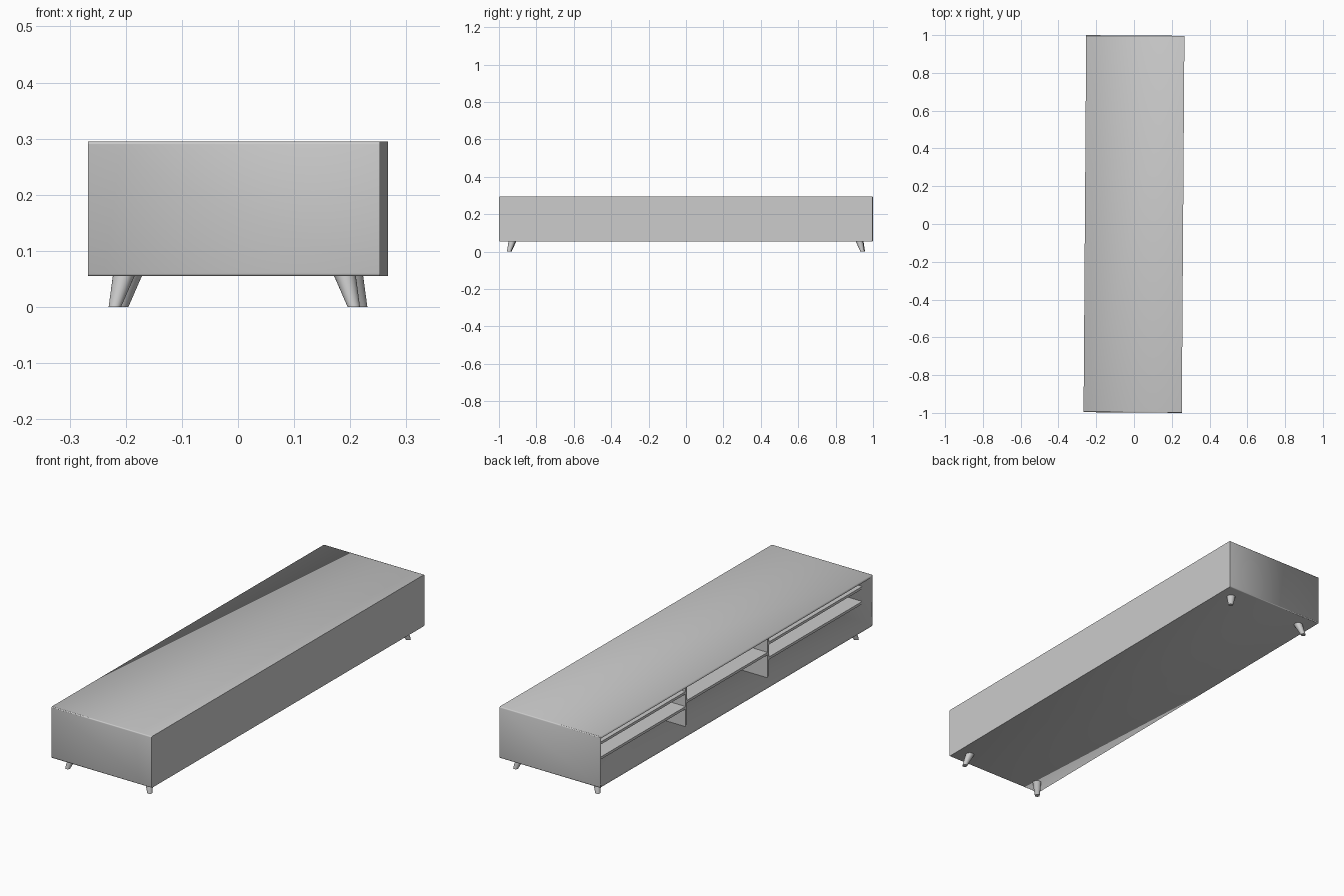
import bpy, bmesh, math
from mathutils import Matrix, Vector

if "Cube" in bpy.data.objects:
    bpy.data.objects.remove(bpy.data.objects["Cube"])

YAW = Matrix.Rotation(-0.007, 4, 'Z')   # whole unit is turned very slightly
HX, HY, Z0, Z1, T = 0.26, 0.998, 0.055, 0.295, 0.012


def finish(name, bm, smooth=False):
    bm.transform(YAW)
    me = bpy.data.meshes.new(name)
    bm.to_mesh(me)
    bm.free()
    ob = bpy.data.objects.new(name, me)
    bpy.context.collection.objects.link(ob)
    if smooth:
        bpy.ops.object.select_all(action='DESELECT')
        ob.select_set(True)
        bpy.context.view_layer.objects.active = ob
        bpy.ops.object.shade_smooth_by_angle(angle=math.radians(35))
    return ob


def box_bm(x0, x1, y0, y1, z0, z1):
    bm = bmesh.new()
    bmesh.ops.create_cube(bm, size=1)
    bm.transform(Matrix.Translation(((x0 + x1) / 2, (y0 + y1) / 2, (z0 + z1) / 2))
                 @ Matrix.Diagonal((x1 - x0, y1 - y0, z1 - z0, 1)))
    return bm


def box(name, *dims):
    return finish(name, box_bm(*dims))


# Cabinet shell: long corners lightly rounded, open on the -x side
bm = box_bm(-HX, HX, -HY, HY, Z0, Z1)
long_edges = [e for e in bm.edges
              if abs(e.verts[0].co.x - e.verts[1].co.x) > 0.1]
bmesh.ops.bevel(bm, geom=long_edges, offset=0.005, segments=3, profile=0.5,
                affect='EDGES')
bm.normal_update()
bmesh.ops.delete(bm, geom=[f for f in bm.faces if f.normal.x < -0.9],
                 context='FACES')
shell = finish("cabinet_shell", bm, smooth=True)
mod = shell.modifiers.new("thickness", 'SOLIDIFY')
mod.thickness = T
mod.offset = -1

# Interior: two dividers, set back from the open side
FRONT, BACK, DIV = -0.215, HX - T, 0.30
for label, s in (("left", 1), ("right", -1)):
    box(f"{label}_divider", FRONT, BACK, s * DIV - T / 2, s * DIV + T / 2,
        Z0 + T, Z1 - T)
    # Two shelves in each side bay
    a, b = sorted((s * (DIV + T / 2), s * (HY - T)))
    for i, z in enumerate((0.155, 0.225)):
        box(f"{label}_shelf_{i + 1}", FRONT, BACK, a, b, z - T / 2, z + T / 2)

# Single shelf in the middle bay
box("middle_shelf", FRONT, BACK, -DIV + T / 2, DIV - T / 2, 0.174, 0.186)

# Splayed tapered round legs
for sx, xn in ((-1, "left"), (1, "right")):
    for sy, yn in ((-1, "front"), (1, "back")):
        bm = bmesh.new()
        bmesh.ops.create_cone(bm, cap_ends=True, segments=24, radius1=0.011,
                              radius2=0.0195, depth=1)
        foot = Vector((sx * 0.213, sy * 0.945, 0))
        top = Vector((sx * 0.197, sy * 0.928, Z0 + 0.001))
        for v in bm.verts:   # shear so both ends stay level
            v.co = Vector((v.co.x, v.co.y, 0)) + foot.lerp(top, v.co.z + 0.5)
        finish(f"{yn}_{xn}_leg", bm, smooth=True)
